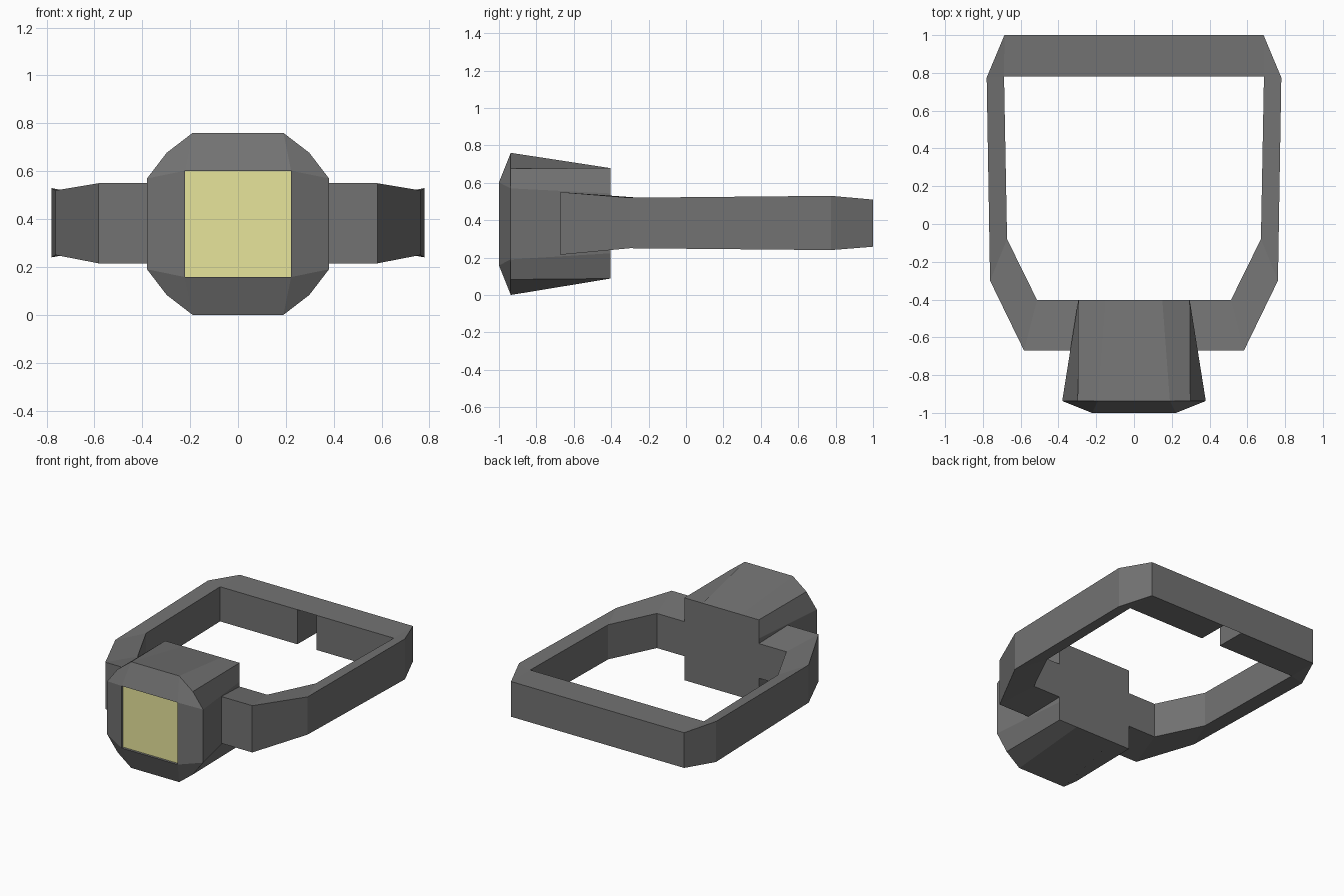
import bpy, bmesh

if "Cube" in bpy.data.objects:
    bpy.data.objects.remove(bpy.data.objects["Cube"])


def material(name, colour):
    mat = bpy.data.materials.new(name)
    mat.diffuse_color = colour
    mat.use_nodes = True
    mat.node_tree.nodes["Principled BSDF"].inputs["Base Color"].default_value = mat.diffuse_color
    return mat


def finish(bm, name, mat):
    mesh = bpy.data.meshes.new(name)
    bm.to_mesh(mesh)
    bm.free()
    mesh.materials.append(mat)
    obj = bpy.data.objects.new(name, mesh)
    bpy.context.collection.objects.link(obj)
    return obj


def ring(bm, quarter, y, zc):
    """Mirror a quarter outline (top to right) into a closed ring around (0, zc)."""
    pts = []
    for sx, sz in ((1, 1), (1, -1), (-1, -1), (-1, 1)):
        q = [(sx * x, y, zc + sz * z) for x, z in quarter]
        pts += q if sx * sz > 0 else q[::-1]
    return [bm.verts.new(p) for p in pts]


def bridge(bm, a, b):
    n = len(a)
    for i in range(n):
        j = (i + 1) % n
        bm.faces.new((a[i], a[j], b[j], b[i]))


dark = material("dark_plastic", (.17, .17, .17, 1))
yellow = material("lens_yellow", (.80, .78, .33, 1))

# Lamp housing: square back, chamfered front, bevelled rim with recessed window
bm = bmesh.new()
back = ring(bm, [(.15, .295), (.295, .295), (.295, .16)], -.403, .383)
front = ring(bm, [(.19, .38), (.298, .297), (.38, .19)], -.937, .38)
rim = ring(bm, [(.222, .222)], -1.0, .38)
recess = ring(bm, [(.222, .222)], -.98, .38)
bm.faces.new(back)
bridge(bm, back, front)
for i in range(4):
    bm.faces.new((*front[3 * i:3 * i + 3], rim[i]))
    j = (i + 1) % 4
    bm.faces.new((front[3 * i + 2], front[(3 * i + 3) % 12], rim[j], rim[i]))
bridge(bm, rim, recess)
bm.faces.new(recess)
bmesh.ops.recalc_face_normals(bm, faces=bm.faces)
finish(bm, "lamp_housing", dark)

# Yellow lens set just inside the rim
bm = bmesh.new()
bm.faces.new(ring(bm, [(.221, .221)], -.985, .38)[::-1])
bm.normal_update()
if bm.faces[:][0].normal.y > 0:
    bmesh.ops.reverse_faces(bm, faces=bm.faces[:])
finish(bm, "lens", yellow)

# Head strap, right half: outer x, y, top, bottom, then inner x, y
sections = [
    (.28, -.67, .55, .215, .28, -.403),
    (.582, -.67, .55, .215, .513, -.403),
    (.762, -.30, .52, .25, .672, -.08),
    (.78, .775, .53, .24, .688, .78),
    (.686, 1.0, .51, .258, .688, .78),
    (.076, 1.0, .51, .258, .076, .78),
]
inner_top, inner_bottom = .508, .26
bm = bmesh.new()
loops = []
for ox, oy, ot, ob, ix, iy in sections:
    pts = ((ox, oy, ot), (ix, iy, inner_top), (ix, iy, inner_bottom), (ox, oy, ob))
    loops.append([bm.verts.new(p) for p in pts])
for a, b in zip(loops, loops[1:]):
    for k in range(4):
        m = (k + 1) % 4
        bm.faces.new((a[k], b[k], b[m], a[m]))
bm.faces.new(loops[0])
bm.faces.new(loops[-1][::-1])

# Rear buckle slot: only the top and the outer wall carry across the middle
end = loops[-1]
mid = [bm.verts.new((0, *v.co.yz)) for v in end]
bm.faces.new((end[0], mid[0], mid[1], end[1]))
bm.faces.new((end[3], mid[3], mid[0], end[0]))
bm.verts.remove(mid[2])
bmesh.ops.remove_doubles(bm, verts=bm.verts[:], dist=.0005)
strap = finish(bm, "head_strap", dark)
strap.modifiers.new("Mirror", 'MIRROR')
